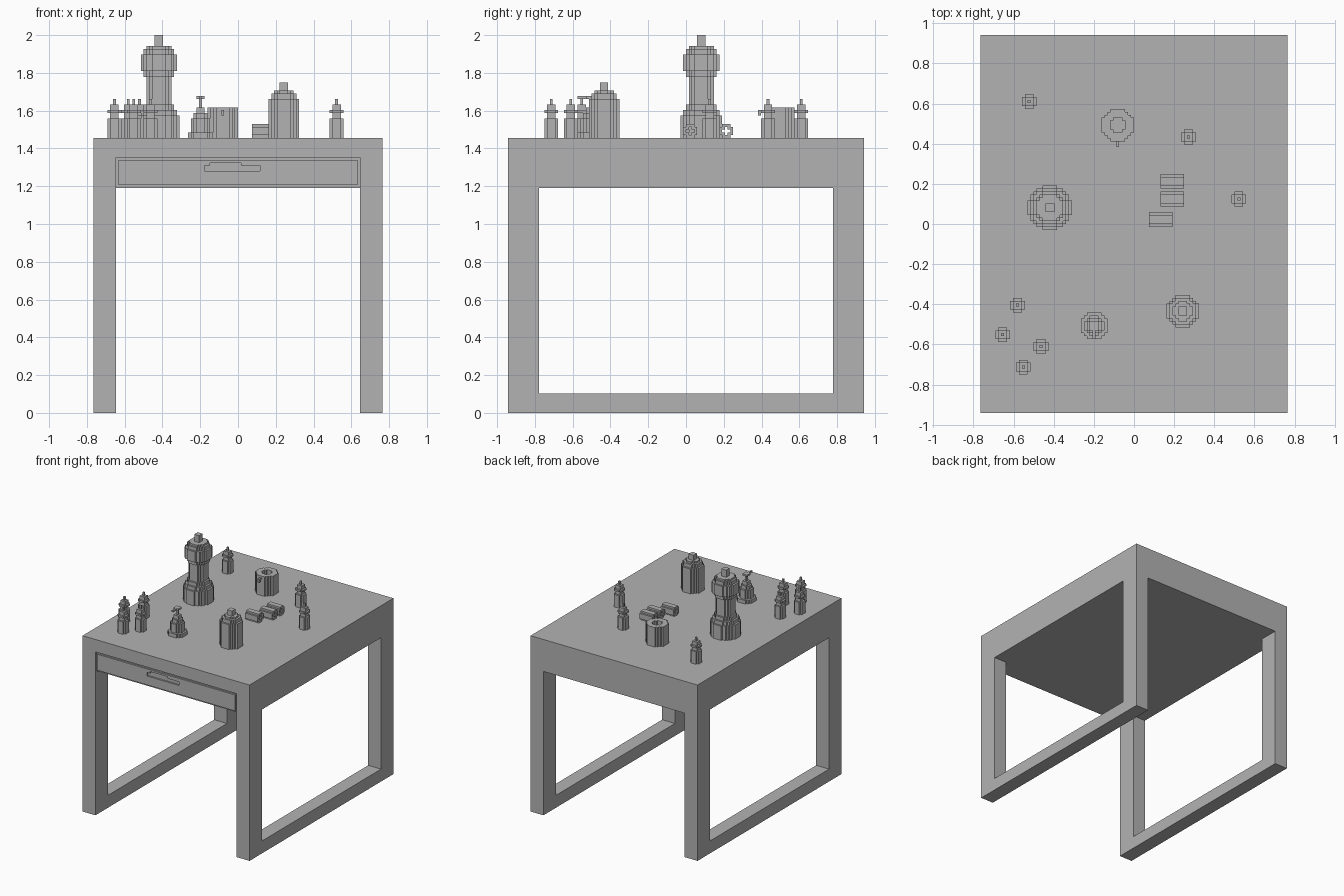
import bpy
import bmesh

U = 2 / 136      # one block of the model
TOP = 99         # table top height in blocks

if "Cube" in bpy.data.objects:
    bpy.data.objects.remove(bpy.data.objects["Cube"], do_unlink=True)

grey = bpy.data.materials.new("plain grey")
grey.use_nodes = True
grey.diffuse_color = (0.45, 0.45, 0.45, 1)
grey.node_tree.nodes["Principled BSDF"].inputs["Base Color"].default_value = grey.diffuse_color


def finish(name, bm):
    """Turn a bmesh in block units into an object."""
    bmesh.ops.scale(bm, vec=(U, U, U), verts=bm.verts)
    bmesh.ops.recalc_face_normals(bm, faces=bm.faces)
    mesh = bpy.data.meshes.new(name)
    bm.to_mesh(mesh)
    bm.free()
    mesh.materials.append(grey)
    obj = bpy.data.objects.new(name, mesh)
    bpy.context.collection.objects.link(obj)
    return obj


def box(name, x, y, z):
    bm = bmesh.new()
    bmesh.ops.create_cube(bm, size=1)
    for v in bm.verts:
        for axis, (low, high) in enumerate((x, y, z)):
            v.co[axis] = high if v.co[axis] > 0 else low
    return finish(name, bm)


def cut(obj, x, y, z):
    cutter = box("cutter", x, y, z)
    mod = obj.modifiers.new("cut", "BOOLEAN")
    mod.operation = "DIFFERENCE"
    mod.solver = "EXACT"
    mod.object = cutter
    bpy.context.view_layer.objects.active = obj
    bpy.ops.object.modifier_apply(modifier=mod.name)
    bpy.data.objects.remove(cutter, do_unlink=True)


def disc(d):
    """Cells of a stepped disc of the given diameter."""
    r = int(d // 2)
    span = range(-r, r + 1)
    return {(i, j) for i in span for j in span if i * i + j * j <= d * d / 4}


def turned(layers):
    """Cells of stacked discs: (bottom, top, diameter, hole diameter)."""
    cells = set()
    for low, high, d, *hole in layers:
        ring = disc(d) - (disc(hole[0]) if hole else set())
        cells |= {(i, j, k) for i, j in ring for k in range(low, high)}
    return cells


def blocks(name, cells, x, y, z=TOP):
    """Skin a set of cells with only its outer faces."""
    bm = bmesh.new()
    corners = {}

    def corner(p):
        if p not in corners:
            corners[p] = bm.verts.new((p[0] + x, p[1] + y, p[2] + z))
        return corners[p]

    for cell in cells:
        for axis in range(3):
            for side in (0, 1):
                near = list(cell)
                near[axis] += 2 * side - 1
                if tuple(near) in cells:
                    continue
                quad = []
                for a, b in ((0, 0), (1, 0), (1, 1), (0, 1)):
                    p = list(cell)
                    p[axis] += side
                    p[(axis + 1) % 3] += a
                    p[(axis + 2) % 3] += b
                    quad.append(corner(tuple(p)))
                bm.faces.new(quad if side else quad[::-1])
    bmesh.ops.dissolve_limit(bm, angle_limit=0.01, verts=bm.verts, edges=bm.edges)
    return finish(name, bm)


# Table: one block with the leg openings and drawer recess cut out
table = box("table", (-52, 52), (-64, 64), (0, TOP))
cut(table, (-60, 60), (-53, 53), (7, 81))
cut(table, (-44, 44), (-70, 70), (-5, 81))
cut(table, (-44, 44), (-70, -63), (80, 92))

# Drawer front with its finger slot
drawer = box("drawer_front", (-43, 43), (-64, -63), (82, 91))
cut(drawer, (-12, 8), (-66, -62), (87, 89))
cut(drawer, (-10, 1), (-66, -62), (88, 90))

# Tall bottle with round head
blocks("tall_bottle", turned([(0, 8, 15), (8, 10, 13), (10, 12, 11), (12, 22, 9),
                              (22, 24, 11), (24, 30, 13), (30, 32, 11),
                              (32, 33, 9), (33, 37, 3)]), -29, 5)

# Round flask with stopper
blocks("round_flask", turned([(0, 14, 11), (14, 16, 9), (16, 17, 7), (17, 20, 3)]), 16, -30)

# Pump bottle with a spout toward the front
pump = turned([(0, 2, 9), (2, 7, 7), (7, 9, 5), (9, 11, 3), (11, 14, 1), (14, 15, 3)])
pump |= {(0, j, 14) for j in range(-4, 0)}
blocks("pump_bottle", pump, -14, -35)

# Hollow jar with a small spur
jar = turned([(0, 3, 11), (3, 11, 11, 5)])
jar |= {(0, -6, 9), (0, -7, 9), (0, -7, 8)}
blocks("jar", jar, -6, 33)

# Small vials
vial = turned([(0, 7, 5), (7, 9, 3), (9, 10, 5), (10, 12, 3), (12, 14, 1)])
for n, (x, y) in enumerate([(-36, 41), (18, 29), (35, 8), (-40, -28),
                            (-45, -38), (-32, -42), (-38, -49)]):
    blocks(f"vial_{n + 1}", vial, x, y)

# Hollow rolls lying along x
roll = {(k, i, j + 2) for i, j in disc(5) - disc(2.4) for k in range(8)}
for n, (x, y) in enumerate([(9, 14), (9, 8), (5, 1)]):
    blocks(f"roll_{n + 1}", roll, x, y)
